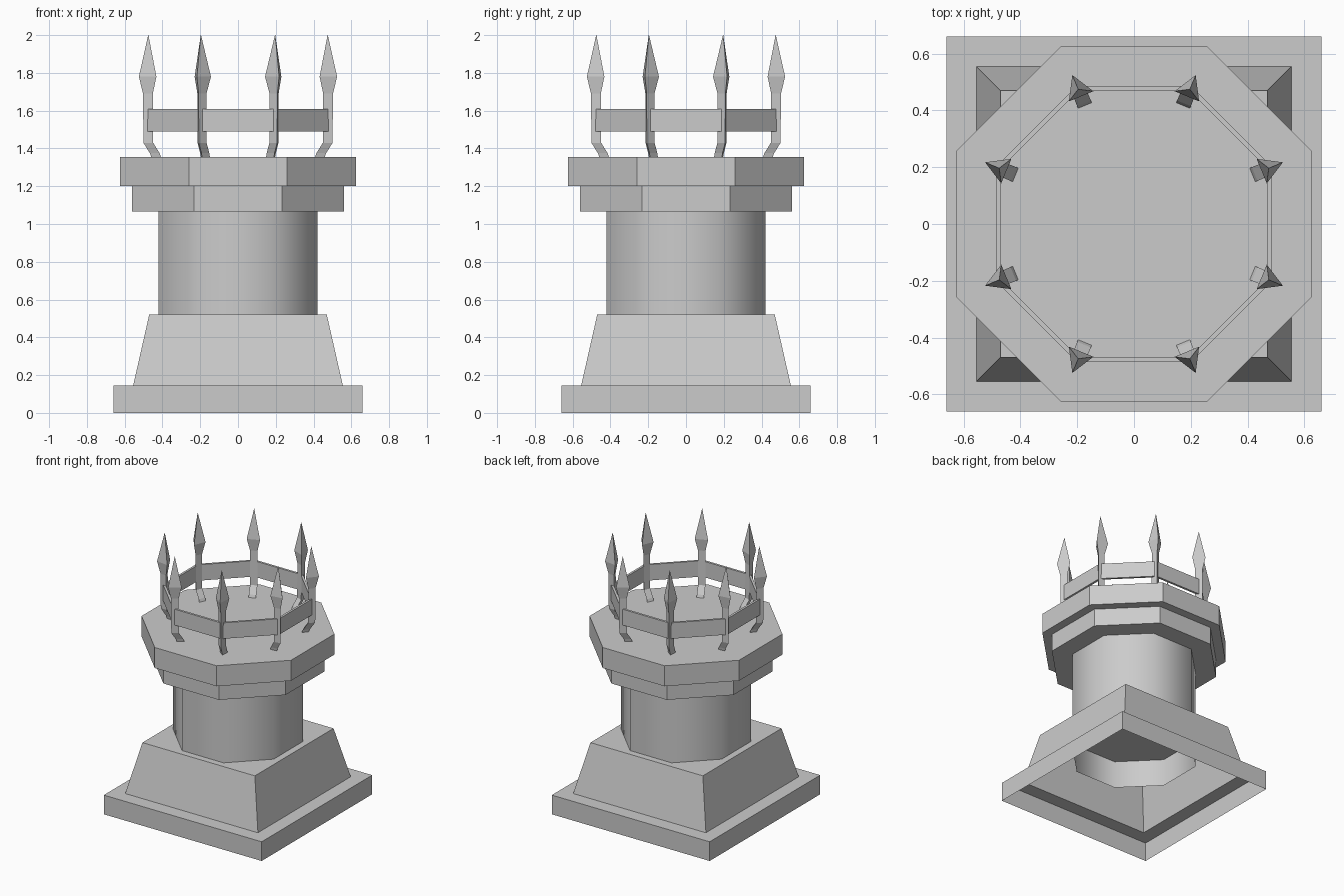
import bpy, bmesh
from math import cos, sin, pi

cube = bpy.data.objects.get("Cube")
if cube:
    bpy.data.objects.remove(cube, do_unlink=True)

stone = bpy.data.materials.new("pale_grey_clay")
stone.use_nodes = True
stone.diffuse_color = (0.6, 0.6, 0.6, 1)
stone.node_tree.nodes["Principled BSDF"].inputs["Base Color"].default_value = (0.6, 0.6, 0.6, 1)


def loft(name, sides, rings, start, cap_low=True, cap_high=True, closed=False, smooth=None):
    """Skin polygon rings given as (centre x, centre y, z, corner radius)."""
    bm = bmesh.new()
    loops = []
    for x, y, z, r in rings:
        angles = [start + 2 * pi * i / sides for i in range(sides)]
        loops.append([bm.verts.new((x + r * cos(a), y + r * sin(a), z)) for a in angles])
    pairs = list(zip(loops, loops[1:]))
    if closed:
        pairs.append((loops[-1], loops[0]))
    for low, high in pairs:
        for i in range(sides):
            j = (i + 1) % sides
            bm.faces.new((low[i], low[j], high[j], high[i]))
    if cap_low:
        bm.faces.new(loops[0][::-1])
    if cap_high:
        bm.faces.new(loops[-1])
    bmesh.ops.remove_doubles(bm, verts=bm.verts, dist=1e-5)
    bmesh.ops.dissolve_degenerate(bm, edges=bm.edges, dist=1e-5)
    mesh = bpy.data.meshes.new(name)
    bm.to_mesh(mesh)
    bm.free()
    mesh.materials.append(stone)
    obj = bpy.data.objects.new(name, mesh)
    bpy.context.collection.objects.link(obj)
    if smooth:
        bpy.ops.object.select_all(action='DESELECT')
        obj.select_set(True)
        bpy.context.view_layer.objects.active = obj
        bpy.ops.object.shade_smooth_by_angle(angle=smooth)
    return obj


def upright(sides, profile):
    """Turn (half width across flats, z) pairs into centred rings."""
    return [(0, 0, z, w / cos(pi / sides)) for w, z in profile]


# Hollow square plinth with a shelf and a tapering block
loft("plinth", 4, upright(4, [(0.66, 0), (0.66, 0.145), (0.555, 0.145), (0.47, 0.52)]),
     pi / 4, cap_low=False)

# Eight-sided shaft, open below inside the plinth
loft("shaft", 8, upright(8, [(0.42, 0.31), (0.42, 1.07)]), pi / 8,
     cap_low=False, cap_high=False, smooth=pi / 3)

# Two stepped collars
loft("lower_collar", 8, upright(8, [(0.56, 1.065), (0.56, 1.2)]), pi / 8)
loft("upper_collar", 8, upright(8, [(0.625, 1.2), (0.625, 1.355)]), pi / 8)

# Thin band that ties the spikes together
loft("crown_band", 8, upright(8, [(0.487, 1.49), (0.487, 1.61), (0.47, 1.61), (0.47, 1.49)]),
     pi / 8, cap_low=False, cap_high=False, closed=True)

# Three-sided spikes with inward-bent feet: (distance from axis, z, thickness)
spike = [(0.465, 1.35, 0.03), (0.475, 1.375, 0.03), (0.512, 1.43, 0.03),
         (0.514, 1.69, 0.03), (0.514, 1.78, 0.054), (0.514, 2.0, 0.001)]
for k in range(8):
    a = pi / 8 + k * pi / 4
    loft(f"spike_{k + 1}", 3, [(d * cos(a), d * sin(a), z, r) for d, z, r in spike], a)
